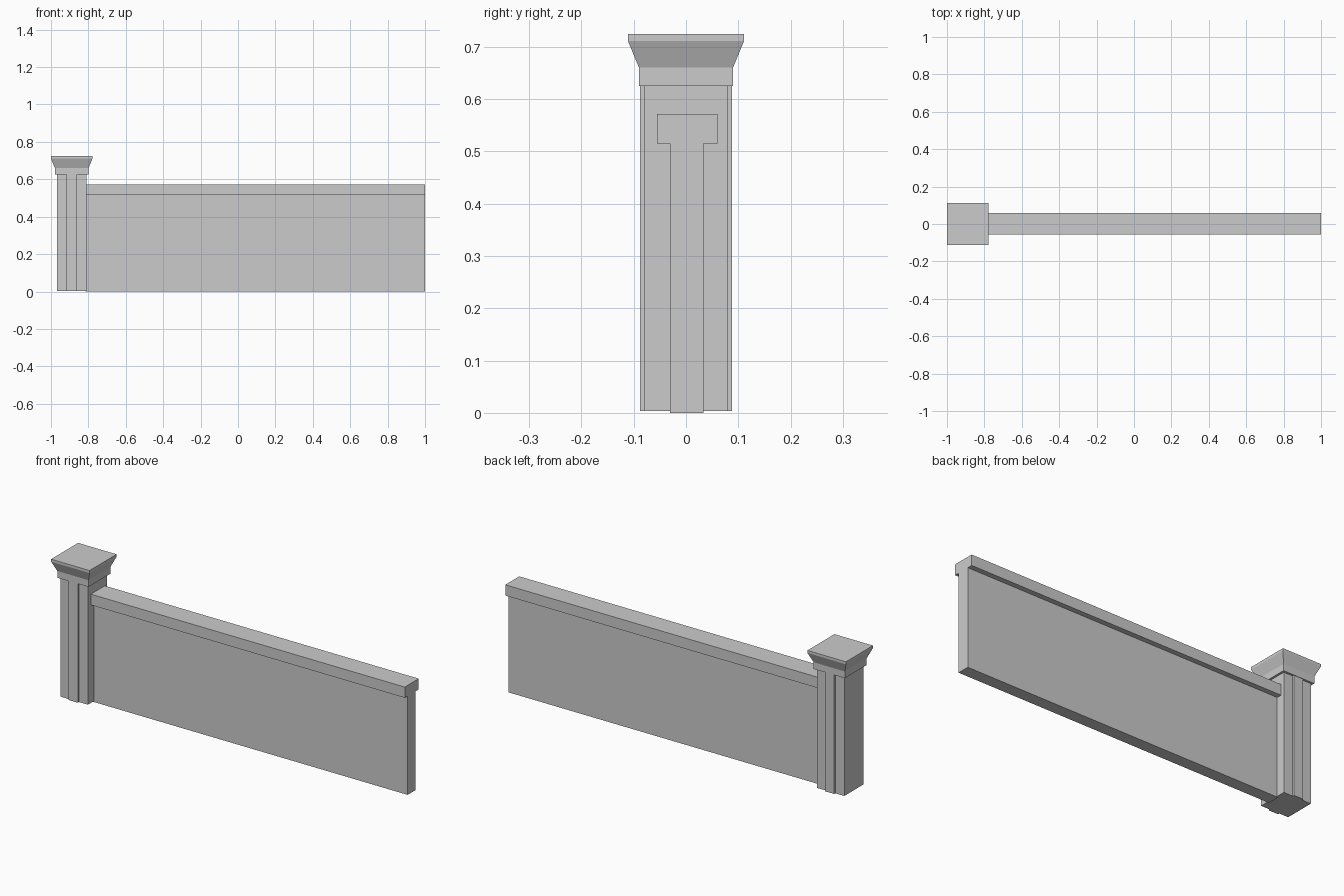
import bpy, bmesh

if "Cube" in bpy.data.objects:
    bpy.data.objects.remove(bpy.data.objects["Cube"])


def make_object(name, bm):
    bmesh.ops.recalc_face_normals(bm, faces=bm.faces)
    mesh = bpy.data.meshes.new(name)
    bm.to_mesh(mesh)
    bm.free()
    obj = bpy.data.objects.new(name, mesh)
    bpy.context.collection.objects.link(obj)
    return obj


def stacked_square(name, cx, cy, levels):
    """Loft square rings given as (half_x, half_y, z), capped at both ends."""
    bm = bmesh.new()
    rings = [[bm.verts.new((cx + sx * hx, cy + sy * hy, z))
              for sx, sy in ((-1, -1), (1, -1), (1, 1), (-1, 1))]
             for hx, hy, z in levels]
    for a, b in zip(rings, rings[1:]):
        for i in range(4):
            j = (i + 1) % 4
            bm.faces.new((a[i], a[j], b[j], b[i]))
    bm.faces.new(rings[0])
    bm.faces.new(rings[-1])
    return make_object(name, bm)


def extrude_profile(name, profile, x0, x1):
    """Extrude a (y, z) outline along x."""
    bm = bmesh.new()
    face = bm.faces.new([bm.verts.new((x0, y, z)) for y, z in profile])
    geom = bmesh.ops.extrude_face_region(bm, geom=[face])["geom"]
    verts = [g for g in geom if isinstance(g, bmesh.types.BMVert)]
    bmesh.ops.translate(bm, verts=verts, vec=(x1 - x0, 0, 0))
    # the extrusion can keep or drop the start face; make sure it is closed
    bmesh.ops.holes_fill(bm, edges=bm.edges, sides=0)
    return make_object(name, bm)


POST_X = -0.889

# Wall with overhanging coping, a T-shaped section
extrude_profile("wall_with_coping", [
    (-0.031, 0), (0.033, 0), (0.033, 0.515), (0.06, 0.515),
    (0.06, 0.571), (-0.055, 0.571), (-0.055, 0.515), (-0.031, 0.515),
], -0.815, 1.0)

# Square post
stacked_square("post", POST_X, 0, [(0.079, 0.079, 0.004), (0.079, 0.079, 0.63)])

# Raised vertical strips on front and back of the post
for side, name in ((-1, "front_strip"), (1, "back_strip")):
    stacked_square(name, POST_X, side * 0.081,
                   [(0.027, 0.007, 0.004), (0.027, 0.007, 0.627)])

# Post cap: neck, flare and thin lip
stacked_square("post_cap", POST_X, 0, [
    (0.09, 0.09, 0.625), (0.09, 0.09, 0.66),
    (0.111, 0.111, 0.711), (0.111, 0.111, 0.724)])
